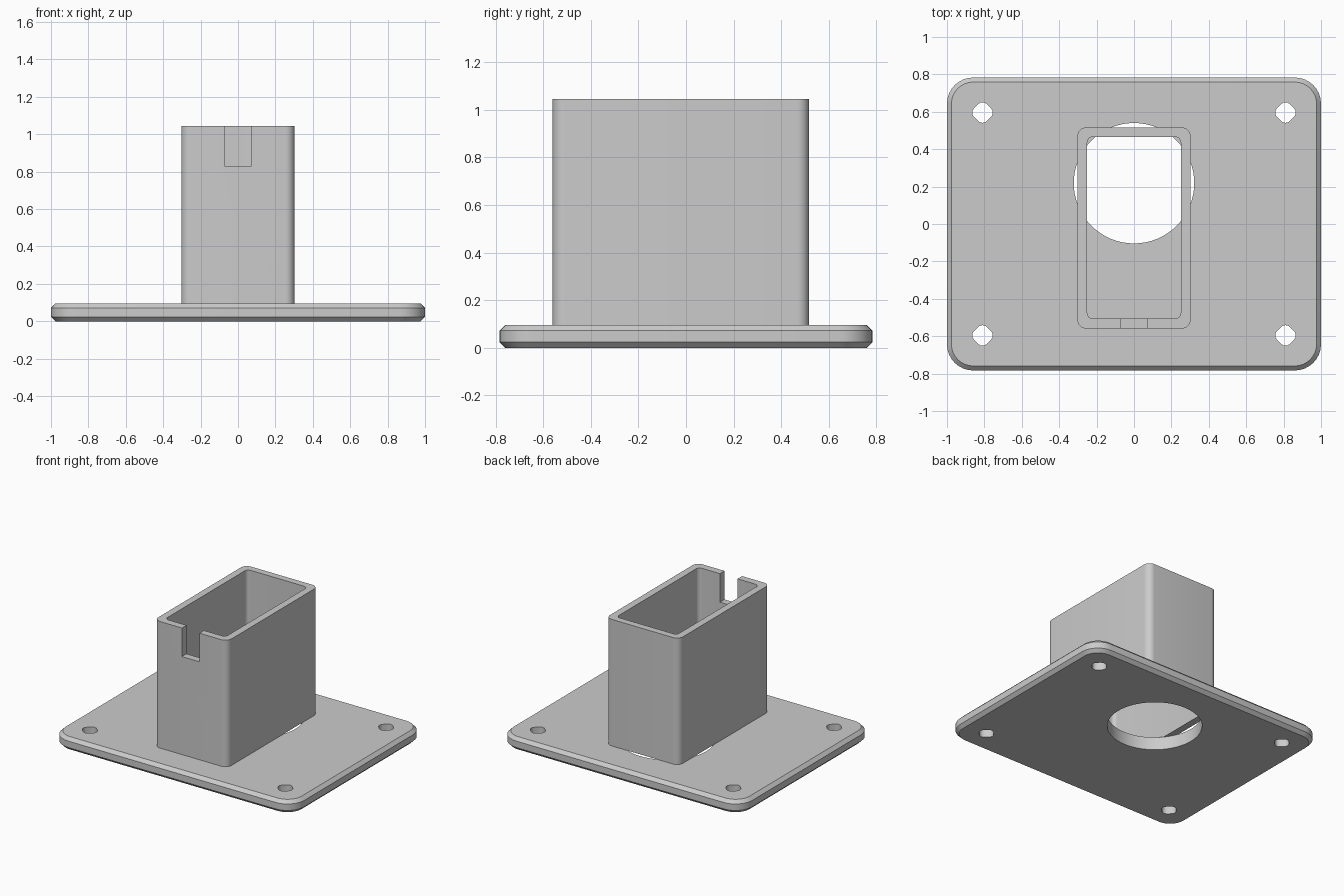
import bpy, bmesh, math

if "Cube" in bpy.data.objects:
    bpy.data.objects.remove(bpy.data.objects["Cube"])

grey = bpy.data.materials.new("light_grey")
grey.diffuse_color = (0.6, 0.6, 0.6, 1)
grey.use_nodes = True
grey.node_tree.nodes["Principled BSDF"].inputs["Base Color"].default_value = grey.diffuse_color


def rounded(x, y0, y1, r, seg=8):
    """Rounded rectangle outline, counter-clockwise."""
    pts = []
    for k, (cx, cy) in enumerate([(x - r, y1 - r), (r - x, y1 - r), (r - x, y0 + r), (x - r, y0 + r)]):
        for i in range(seg + 1):
            a = math.pi / 2 * (k + i / seg)
            pts.append((cx + r * math.cos(a), cy + r * math.sin(a)))
    return pts


def loft(name, sections, closed=False):
    """Skin a stack of (outline, z); cap the ends, or join last to first."""
    bm = bmesh.new()
    rings = [[bm.verts.new((x, y, z)) for x, y in pts] for pts, z in sections]
    pairs = list(zip(rings, rings[1:]))
    if closed:
        pairs.append((rings[-1], rings[0]))
    else:
        bm.faces.new(rings[0][::-1])
        bm.faces.new(rings[-1])
    for a, b in pairs:
        n = len(a)
        for i in range(n):
            j = (i + 1) % n
            bm.faces.new((a[i], a[j], b[j], b[i]))
    bmesh.ops.recalc_face_normals(bm, faces=bm.faces)
    me = bpy.data.meshes.new(name)
    bm.to_mesh(me)
    bm.free()
    me.materials.append(grey)
    ob = bpy.data.objects.new(name, me)
    bpy.context.collection.objects.link(ob)
    return ob


def cut(ob, cutter):
    """Subtract the cutter and remove it."""
    mod = ob.modifiers.new("cut", 'BOOLEAN')
    mod.operation, mod.solver, mod.object = 'DIFFERENCE', 'EXACT', cutter
    bpy.context.view_layer.objects.active = ob
    bpy.ops.object.modifier_apply(modifier=mod.name)
    bpy.data.objects.remove(cutter)


def round_cutter(cx, cy, r, n, lobe=0.0):
    pts = []
    for i in range(n):
        a = math.tau * i / n
        q = r - lobe * (0.5 - 0.5 * math.cos(4 * a))
        pts.append((cx + q * math.cos(a), cy + q * math.sin(a)))
    return loft("cutter", [(pts, -0.1), (pts, 0.2)])


# Base plate with chamfered rims
T, C = 0.096, 0.024
outer = rounded(1.0, -0.783, 0.783, 0.14)
inset = rounded(1.0 - C, -0.783 + C, 0.783 - C, 0.14 - C)
plate = loft("base_plate", [(inset, 0), (outer, C), (outer, T - C), (inset, T)])

# Cable opening and four lobed screw holes
cut(plate, round_cutter(0, 0.218, 0.322, 64))
for sx in (-1, 1):
    for sy in (-1, 1):
        cut(plate, round_cutter(sx * 0.81, sy * 0.596, 0.055, 32, 0.006))

# Hollow rectangular socket
H = 1.044
wall_out = rounded(0.303, -0.56, 0.517, 0.05)
wall_in = rounded(0.25, -0.506, 0.466, 0.03)
socket = loft("socket", [(wall_out, T), (wall_out, H), (wall_in, H), (wall_in, T)], closed=True)

# Notch in the front wall
slot = [(-0.073, -0.7), (0.073, -0.7), (0.073, -0.4), (-0.073, -0.4)]
cut(socket, loft("cutter", [(slot, 0.83), (slot, 1.2)]))

for ob in (plate, socket):
    bpy.ops.object.select_all(action='DESELECT')
    ob.select_set(True)
    bpy.context.view_layer.objects.active = ob
    bpy.ops.object.shade_smooth_by_angle(angle=math.radians(30))
